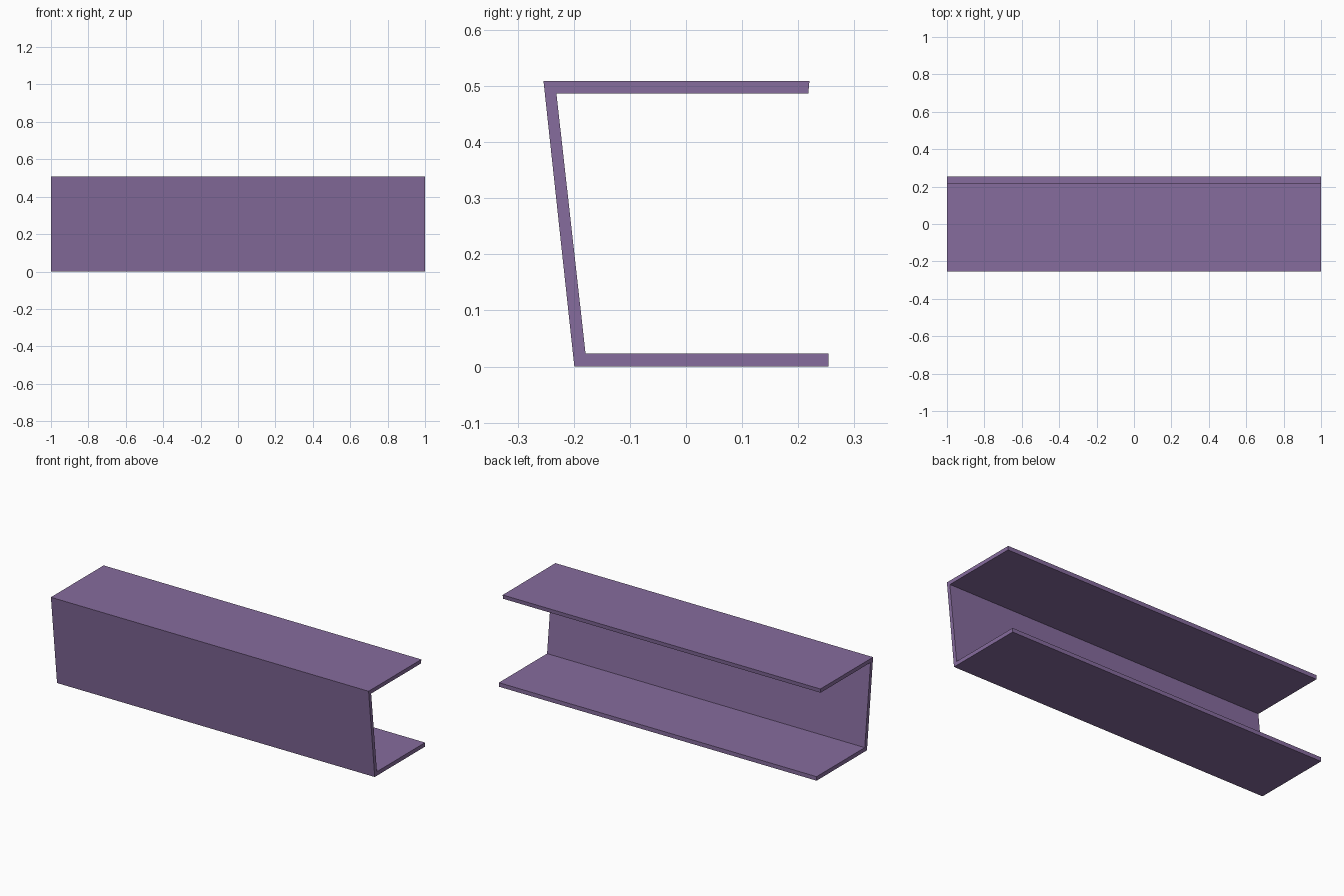
import bpy
import bmesh

if "Cube" in bpy.data.objects:
    bpy.data.objects.remove(bpy.data.objects["Cube"])

# Cross-section of the leaning channel, as (y, z)
profile = [(-0.199, 0), (0.254, 0), (0.254, 0.023), (-0.179, 0.023),
           (-0.231, 0.487), (0.218, 0.487), (0.220, 0.509), (-0.254, 0.509)]

# Extrude the section along x
bm = bmesh.new()
section = bm.faces.new([bm.verts.new((-1, y, z)) for y, z in profile])
result = bmesh.ops.extrude_face_region(bm, geom=[section], use_keep_orig=True)
moved = [v for v in result["geom"] if isinstance(v, bmesh.types.BMVert)]
bmesh.ops.translate(bm, vec=(2, 0, 0), verts=moved)
bmesh.ops.recalc_face_normals(bm, faces=bm.faces)

mesh = bpy.data.meshes.new("channel_beam")
bm.to_mesh(mesh)
bm.free()
beam = bpy.data.objects.new("channel_beam", mesh)
bpy.context.collection.objects.link(beam)

# Purple finish
purple = bpy.data.materials.new("purple")
purple.diffuse_color = (0.24, 0.15, 0.34, 1)
purple.use_nodes = True
purple.node_tree.nodes["Principled BSDF"].inputs["Base Color"].default_value = purple.diffuse_color
mesh.materials.append(purple)
